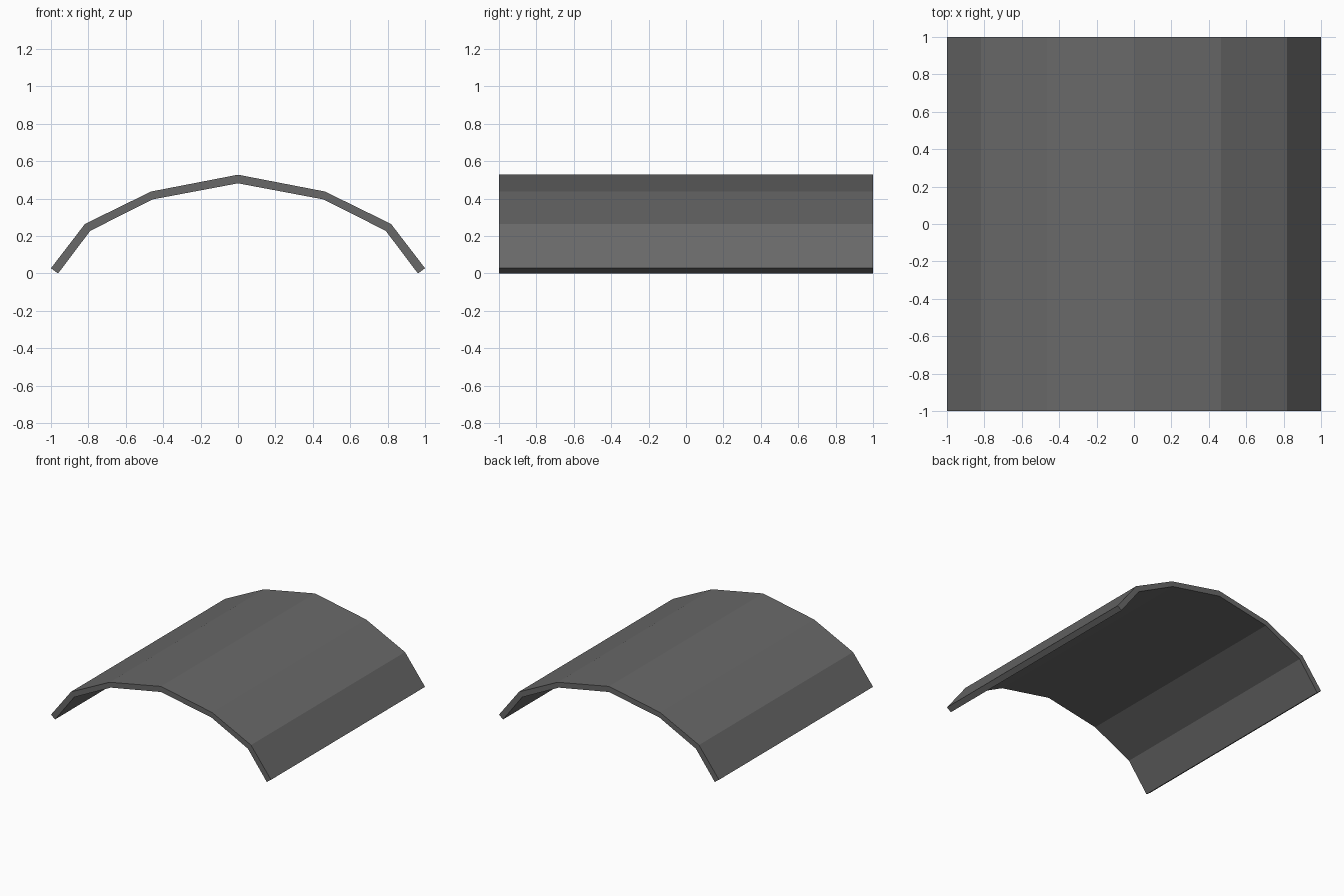
import bpy, bmesh

if "Cube" in bpy.data.objects:
    bpy.data.objects.remove(bpy.data.objects["Cube"])

# Right half of the arch section (x, z), ridge to foot
outer_half = [(0, 0.528), (0.465, 0.438), (0.818, 0.265), (1.0, 0.028)]
inner_half = [(0, 0.482), (0.457, 0.396), (0.79, 0.228), (0.962, 0.0)]


def mirrored(half):
    """Full run from left foot to right foot."""
    return [(-x, z) for x, z in reversed(half[1:])] + half


outer, inner = mirrored(outer_half), mirrored(inner_half)

grey = bpy.data.materials.new("dark grey")
grey.diffuse_color = (0.14, 0.14, 0.14, 1)
grey.use_nodes = True
grey.node_tree.nodes["Principled BSDF"].inputs["Base Color"].default_value = grey.diffuse_color

# Arched panel: one quad per section segment, extruded front to back
bm = bmesh.new()
o = [bm.verts.new((x, -1, z)) for x, z in outer]
i = [bm.verts.new((x, -1, z)) for x, z in inner]
faces = [bm.faces.new((o[k], i[k], i[k + 1], o[k + 1])) for k in range(len(o) - 1)]
new = bmesh.ops.extrude_face_region(bm, geom=faces, use_keep_orig=True)["geom"]
bmesh.ops.translate(bm, vec=(0, 2, 0),
                    verts=[g for g in new if isinstance(g, bmesh.types.BMVert)])
bmesh.ops.recalc_face_normals(bm, faces=bm.faces)

mesh = bpy.data.meshes.new("arched_panel")
bm.to_mesh(mesh)
bm.free()
mesh.materials.append(grey)
panel = bpy.data.objects.new("arched_panel", mesh)
bpy.context.collection.objects.link(panel)
